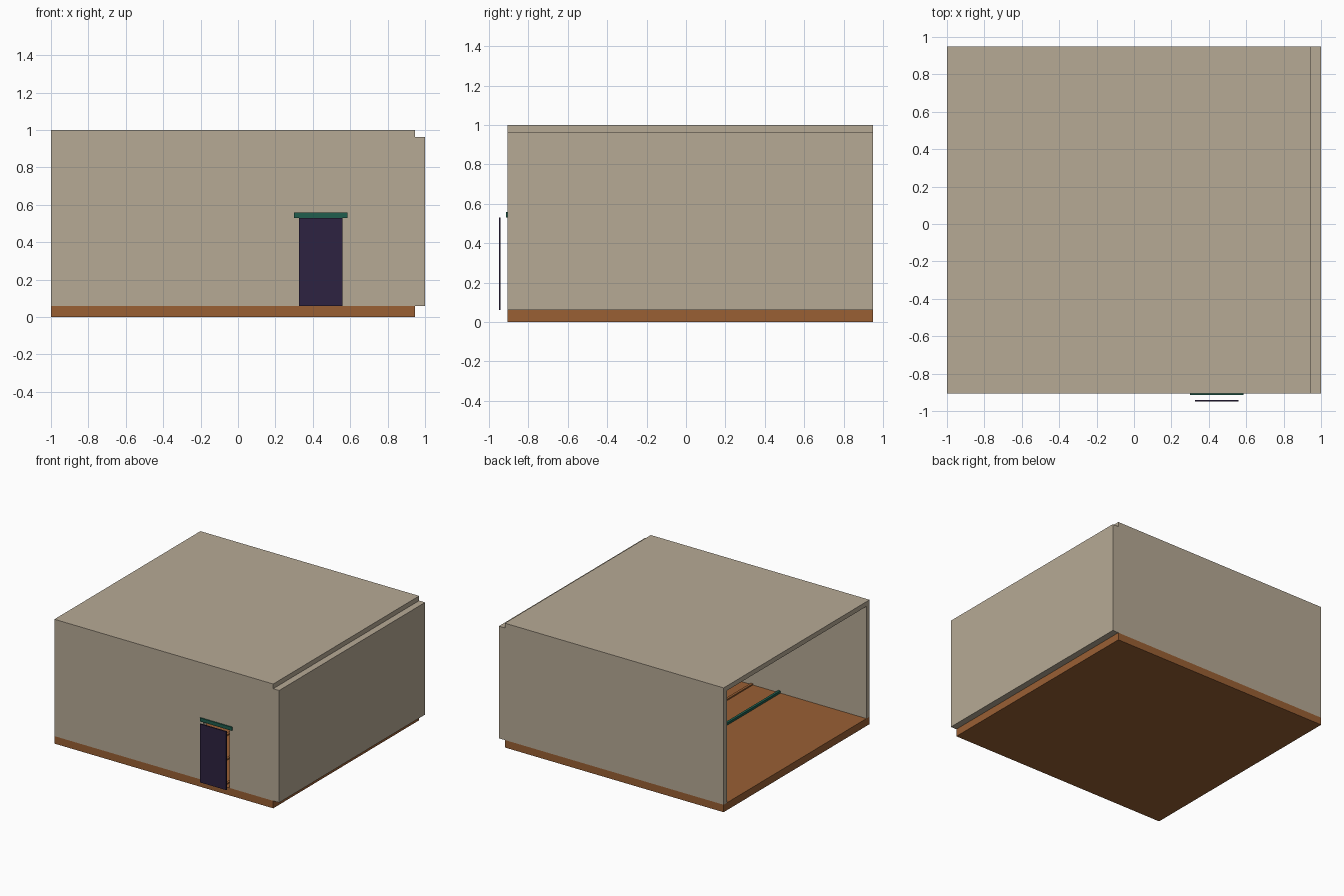
import bpy, bmesh

if "Cube" in bpy.data.objects:
    bpy.data.objects.remove(bpy.data.objects["Cube"])


def material(name, rgb):
    m = bpy.data.materials.new(name)
    m.diffuse_color = (*rgb, 1.0)
    m.use_nodes = True
    m.node_tree.nodes["Principled BSDF"].inputs["Base Color"].default_value = m.diffuse_color
    return m


PLASTER = material("beige plaster", (0.47, 0.40, 0.30))
WOOD = material("brown wood", (0.32, 0.115, 0.034))
TEAL = material("dark teal trim", (0.014, 0.11, 0.075))
PURPLE = material("dark purple door", (0.027, 0.016, 0.053))


def extrude_xz(name, outline, y0, y1, mat):
    """Extrude an outline in the xz plane from y0 to y1."""
    bm = bmesh.new()
    face = bm.faces.new([bm.verts.new((x, y0, z)) for x, z in outline])
    ext = bmesh.ops.extrude_face_region(bm, geom=[face])
    verts = [g for g in ext["geom"] if isinstance(g, bmesh.types.BMVert)]
    bmesh.ops.translate(bm, verts=verts, vec=(0, y1 - y0, 0))
    bmesh.ops.recalc_face_normals(bm, faces=bm.faces)
    mesh = bpy.data.meshes.new(name)
    bm.to_mesh(mesh)
    bm.free()
    mesh.materials.append(mat)
    obj = bpy.data.objects.new(name, mesh)
    bpy.context.collection.objects.link(obj)
    return obj


def box(name, x, y, z, mat):
    outline = [(x[0], z[0]), (x[1], z[0]), (x[1], z[1]), (x[0], z[1])]
    return extrude_xz(name, outline, y[0], y[1], mat)


LEFT, RIGHT, FRONT, BACK = -1.0, 0.947, -0.905, 0.95
FLOOR, CEILING, WALL = 0.06, 0.962, 0.04
DOOR_X, DOOR_TOP = (0.325, 0.56), 0.53

# Room shell, open on the left
box("floor", (LEFT, RIGHT), (FRONT, BACK), (0, FLOOR), WOOD)
box("roof", (LEFT, RIGHT), (FRONT, BACK), (CEILING, 1.0), PLASTER)
box("back_wall", (LEFT, RIGHT), (BACK - WALL, BACK), (FLOOR, CEILING), PLASTER)
box("right_wall", (RIGHT, 1.0), (FRONT, BACK), (FLOOR, CEILING), PLASTER)

# Front wall with the doorway as a notch in its outline
extrude_xz("front_wall", [
    (LEFT, FLOOR), (DOOR_X[0], FLOOR), (DOOR_X[0], DOOR_TOP),
    (DOOR_X[1], DOOR_TOP), (DOOR_X[1], FLOOR), (RIGHT, FLOOR),
    (RIGHT, CEILING), (LEFT, CEILING)], FRONT, FRONT + WALL, PLASTER)

# Door panel standing clear of the wall, and the rail above it
box("door", DOOR_X, (-0.95, -0.94), (FLOOR, DOOR_TOP), PURPLE)
box("door_rail", (0.30, 0.585), (-0.914, FRONT), (DOOR_TOP, 0.558), TEAL)

# Low strips across the floor inside
inside = (FRONT + WALL, BACK - WALL)
box("floor_trim", (-0.235, -0.215), inside, (FLOOR, FLOOR + 0.018), TEAL)
for i in range(3):
    x = 0.01 + 0.24 * i
    box(f"floor_batten_{i + 1}", (x, x + 0.02), inside, (FLOOR, FLOOR + 0.01), WOOD)
